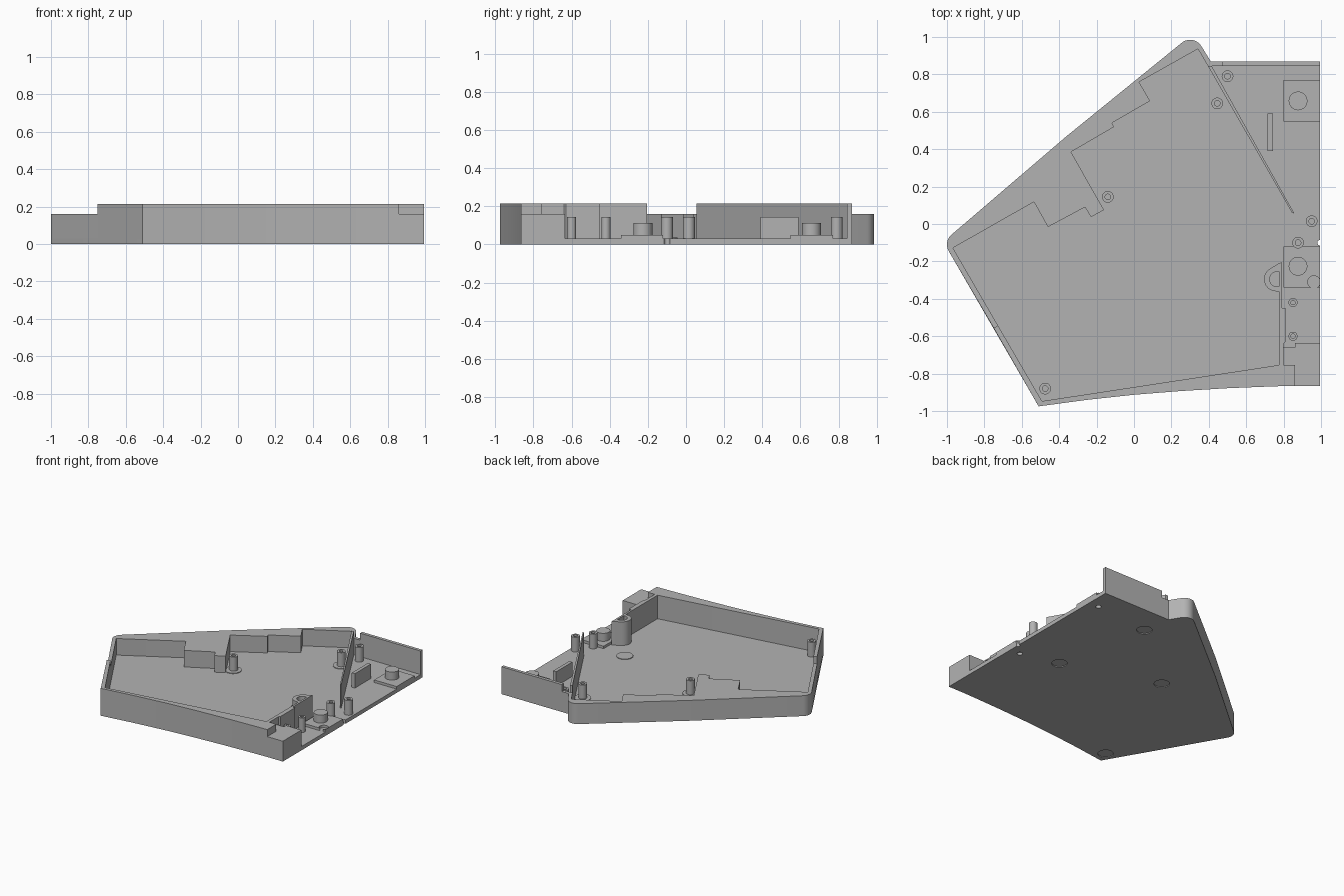
import bpy, bmesh
from math import sin, cos, radians, pi

if "Cube" in bpy.data.objects:
    bpy.data.objects.remove(bpy.data.objects["Cube"], do_unlink=True)

grey = bpy.data.materials.new("plain grey")
grey.use_nodes = True
grey.diffuse_color = (0.45, 0.45, 0.45, 1)
grey.node_tree.nodes["Principled BSDF"].inputs["Base Color"].default_value = grey.diffuse_color

FLOOR, LOW, HIGH = 0.03, 0.16, 0.215
parts = []


def finish(bm, name):
    bmesh.ops.recalc_face_normals(bm, faces=bm.faces)
    mesh = bpy.data.meshes.new(name)
    bm.to_mesh(mesh)
    bm.free()
    mesh.materials.append(grey)
    ob = bpy.data.objects.new(name, mesh)
    bpy.context.collection.objects.link(ob)
    parts.append(ob)
    return ob


def prism(name, pts, z0, z1):
    bm = bmesh.new()
    face = bm.faces.new([bm.verts.new((x, y, z0)) for x, y in pts])
    ext = bmesh.ops.extrude_face_region(bm, geom=[face])
    top = [v for v in ext["geom"] if isinstance(v, bmesh.types.BMVert)]
    bmesh.ops.translate(bm, verts=top, vec=(0, 0, z1 - z0))
    return finish(bm, name)


def box(name, x0, x1, y0, y1, z0, z1):
    return prism(name, [(x0, y0), (x1, y0), (x1, y1), (x0, y1)], z0, z1)


def lathe(name, x, y, profile, steps=32):
    bm = bmesh.new()
    vs = [bm.verts.new((x + r, y, z)) for r, z in profile]
    edges = [bm.edges.new(p) for p in zip(vs, vs[1:] + vs[:1])]
    bmesh.ops.spin(bm, geom=vs + edges, cent=(x, y, 0), axis=(0, 0, 1),
                   angle=2 * pi, steps=steps)
    bmesh.ops.remove_doubles(bm, verts=bm.verts, dist=1e-5)
    return finish(bm, name)


def disc(name, x, y, r, z0, z1):
    return lathe(name, x, y, [(0, z0), (r, z0), (r, z1), (0, z1)])


def arc(cx, cy, r, a0, a1, n=10):
    angles = [radians(a0 + (a1 - a0) * i / n) for i in range(n + 1)]
    return [(cx + r * cos(a), cy + r * sin(a)) for a in angles]


def cut(ob, cutters):
    for c in cutters:
        parts.remove(c)
        c.hide_render = True
        c.hide_viewport = True
        mod = ob.modifiers.new("cut", "BOOLEAN")
        mod.operation, mod.object, mod.solver = "DIFFERENCE", c, "EXACT"


# Shared outline pieces
front_curve = [(-0.51, -0.975), (-0.25, -0.94), (0, -0.913), (0.25, -0.893),
               (0.5, -0.878), (0.75, -0.868), (0.86, -0.865)]
left_corner = arc(-0.93, -0.11, 0.07, 210, 130)
back_corner = arc(0.3, 0.915, 0.07, 130, 30)
back_edge = left_corner + [(-0.36, 0.47)] + back_corner + [(0.41, 0.87)]

# Floor plate with shallow foot recesses and small openings
floor = prism("floor", front_curve + [(0.995, -0.865), (0.995, 0.87)] + back_edge[::-1], 0, FLOOR)
feet = [(0.445, 0.645), (-0.14, 0.14), (-0.475, -0.88), (0.605, -0.105)]
cut(floor, [disc("foot_recess_cutter", x, y, 0.055, -0.02, 0.006) for x, y in feet]
    + [disc("pin_hole_cutter", x, y, 0.02, -0.02, 0.02) for x, y in ((0.91, 0.69), (0.91, -0.18))]
    + [disc("edge_notch_cutter", 0.995, -0.1, 0.015, -0.02, 0.05)])
for x, y in feet:
    if y > -0.5:
        disc("foot_backing", x, y, 0.06, FLOOR, FLOOR + 0.005)

# Thick back wall with stepped inner side
steps = [(0.395, 0.845), (0.342, 0.936), (0.027, 0.759), (0.086, 0.658), (-0.118, 0.54),
         (-0.107, 0.519), (-0.337, 0.385), (-0.16, 0.075), (-0.23, 0.037),
         (-0.262, 0.09), (-0.46, -0.016), (-0.535, 0.118), (-0.968, -0.128)]
prism("back_wall", back_edge + steps, FLOOR, LOW)

# Left wall, low behind and high in front
prism("left_wall_low", [(-0.968, -0.128), (-0.727, -0.543), (-0.75, -0.556), left_corner[0]], FLOOR, LOW)
prism("left_wall_high", [(-0.727, -0.543), (-0.492, -0.947), (-0.51, -0.975), (-0.75, -0.556)], FLOOR, HIGH)

# Curved front wall and lower corner block
prism("front_wall", front_curve + [(0.86, -0.754), (0.775, -0.754), (-0.492, -0.947)], FLOOR, HIGH)
box("corner_block", 0.86, 0.995, -0.865, -0.635, FLOOR, LOW)
box("corner_web", 0.80, 0.86, -0.754, -0.66, FLOOR, LOW)

# Inner partition with half-round boss
prism("partition", [(0.775, -0.754), (0.80, -0.754), (0.80, -0.64), (0.81, -0.63), (0.81, -0.45),
                    (0.79, -0.45), (0.79, -0.205), (0.775, -0.21)], FLOOR, HIGH)
prism("partition_boss", [(0.775, -0.21)] + arc(0.76, -0.295, 0.065, 120, 270)
      + [(0.775, -0.36), (0.775, -0.335)] + arc(0.765, -0.295, 0.04, 270, 90)
      + [(0.775, -0.255)], FLOOR, HIGH)

# Thin diagonal wall and right back wall
prism("diagonal_wall", [(0.395, 0.845), (0.845, 0.06), (0.858, 0.055), (0.415, 0.845)], FLOOR, HIGH)
box("right_back_wall", 0.47, 0.995, 0.845, 0.87, FLOOR, HIGH)
prism("right_back_wall_low", [(0.395, 0.845), (0.47, 0.845), (0.47, 0.87), (0.41, 0.87)], FLOOR, LOW)
box("short_rib", 0.715, 0.742, 0.39, 0.59, FLOOR, 0.143)

# Raised pads with round pegs
rear_pad = box("rear_pad", 0.80, 0.995, 0.547, 0.77, FLOOR, 0.05)
front_pad = box("front_pad", 0.80, 0.995, -0.34, -0.12, FLOOR, 0.05)
cut(front_pad, [disc("pad_notch_cutter", 0.962, -0.31, 0.033, FLOOR - 0.01, 0.08)])
for y in (0.658, -0.226):
    disc("peg", 0.877, y, 0.05, 0.05, 0.113)

# Hollow screw posts
posts = [(0.5, 0.79, 0.031), (0.445, 0.645, 0.031), (-0.14, 0.145, 0.031), (-0.475, -0.88, 0.031),
         (0.95, 0.015, 0.031), (0.877, -0.1, 0.031), (0.85, -0.42, 0.024), (0.85, -0.6, 0.024)]
for x, y, r in posts:
    lathe("screw_post", x, y, [(r, FLOOR), (r, 0.145), (r * 0.48, 0.145), (r * 0.48, FLOOR)])

# Smooth the round sides, keep corners sharp
bpy.ops.object.select_all(action="DESELECT")
for ob in parts:
    ob.select_set(True)
bpy.context.view_layer.objects.active = floor
bpy.ops.object.shade_smooth_by_angle(angle=radians(30))
